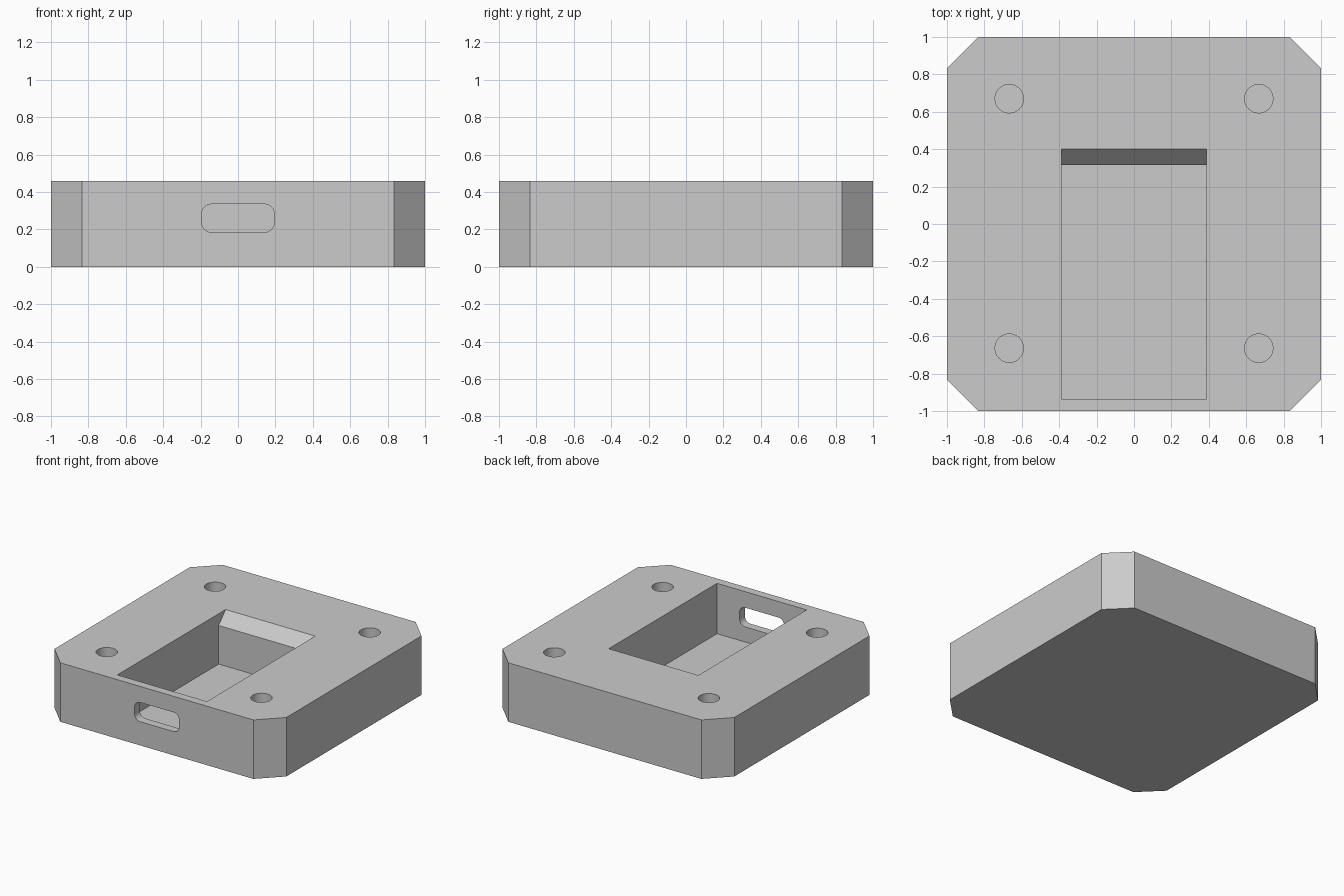
import bpy, bmesh, math
from mathutils import Matrix

if "Cube" in bpy.data.objects:
    bpy.data.objects.remove(bpy.data.objects["Cube"], do_unlink=True)

HEIGHT = 0.46
FLOOR = 0.067
CORNER = 0.167

# One plain grey for the whole case
grey = bpy.data.materials.new("plain_grey")
grey.use_nodes = True
colour = (0.6, 0.6, 0.6, 1)
grey.diffuse_color = colour
grey.node_tree.nodes["Principled BSDF"].inputs["Base Color"].default_value = colour


def prism(name, outline, depth, matrix=Matrix()):
    """Extrude a closed 2D outline along local z, then place it."""
    bm = bmesh.new()
    face = bm.faces.new([bm.verts.new((u, v, 0)) for u, v in outline])
    ext = bmesh.ops.extrude_face_region(bm, geom=[face])["geom"]
    verts = [e for e in ext if isinstance(e, bmesh.types.BMVert)]
    bmesh.ops.translate(bm, vec=(0, 0, depth), verts=verts)
    bmesh.ops.transform(bm, matrix=matrix, verts=bm.verts)
    bmesh.ops.recalc_face_normals(bm, faces=bm.faces)
    mesh = bpy.data.meshes.new(name)
    bm.to_mesh(mesh)
    bm.free()
    mesh.materials.append(grey)
    obj = bpy.data.objects.new(name, mesh)
    bpy.context.collection.objects.link(obj)
    return obj


def rounded(half_w, half_h, radius, steps):
    """Rectangle outline whose corners are arcs (one step gives a chamfer)."""
    points = []
    for i, (sx, sy) in enumerate(((1, 1), (-1, 1), (-1, -1), (1, -1))):
        for k in range(steps + 1):
            a = math.pi / 2 * (i + k / steps)
            points.append((sx * (half_w - radius) + radius * math.cos(a),
                           sy * (half_h - radius) + radius * math.sin(a)))
    return points


# Block with chamfered corners
body = prism("case_body", rounded(1, 1, CORNER, 1), HEIGHT)

# Pocket: side profile with a sloped back lip, extruded across x
half = 0.387
top = HEIGHT + 0.05
profile = [(-0.935, FLOOR), (0.315, FLOOR), (0.315, HEIGHT - 0.092),
           (0.4, HEIGHT), (0.4, top), (-0.935, top)]
yz_to_world = Matrix(((0, 0, 1, -half), (1, 0, 0, 0), (0, 1, 0, 0), (0, 0, 0, 1)))
cutters = [prism("pocket_cutter", profile, 2 * half, yz_to_world)]

# Rounded slot through the thin front wall
slot_place = Matrix.Translation((0, -0.9, 0.26)) @ Matrix.Rotation(math.pi / 2, 4, "X")
cutters.append(prism("slot_cutter", rounded(0.193, 0.075, 0.05, 10), 0.15, slot_place))

# Four blind screw holes
circle = [(0.076 * math.cos(a), 0.076 * math.sin(a))
          for a in (math.tau * i / 48 for i in range(48))]
for x in (-0.667, 0.667):
    for y in (-0.664, 0.67):
        cutters.append(prism("screw_hole_cutter", circle, HEIGHT,
                             Matrix.Translation((x, y, FLOOR))))

# Cut everything out of the block
bpy.ops.object.select_all(action="DESELECT")
body.select_set(True)
bpy.context.view_layer.objects.active = body
for cutter in cutters:
    cutter.hide_render = True
    mod = body.modifiers.new("cut", "BOOLEAN")
    mod.operation = "DIFFERENCE"
    mod.solver = "EXACT"
    mod.object = cutter
    bpy.ops.object.modifier_apply(modifier=mod.name)
    bpy.data.objects.remove(cutter, do_unlink=True)

bpy.ops.object.shade_smooth_by_angle(angle=math.radians(30))
